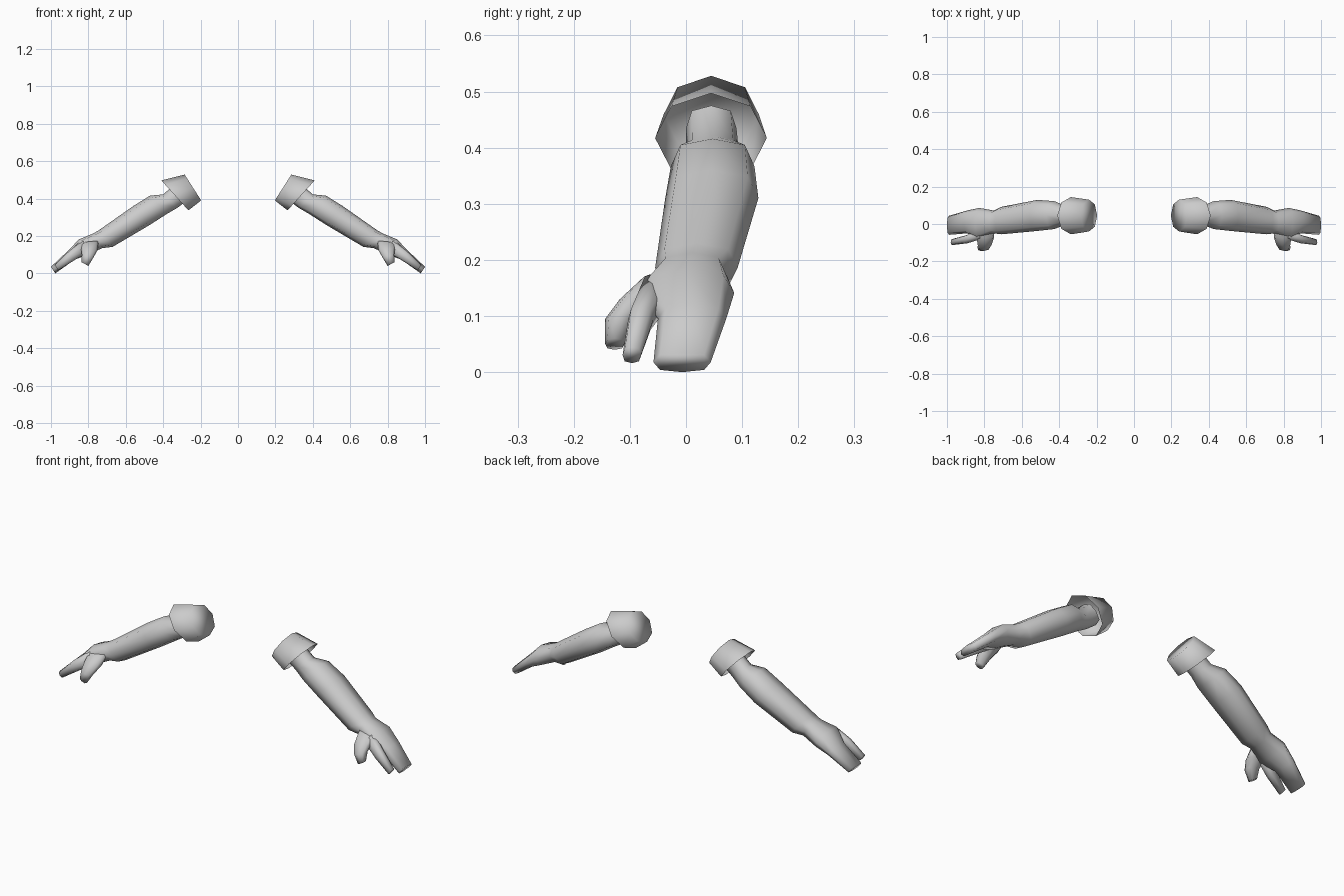
import bpy, bmesh, math


def spow(v, p):
    return math.copysign(abs(v) ** p, v) if abs(v) > 1e-6 else 0.0


def loft(name, rings, cap_start=True, cap_end=True, sides=8, p=0.85):
    """Skin rings given as (x_top, z_top, x_bottom, z_bottom, y_min, y_max); mirror across x."""
    bm = bmesh.new()
    loops = []
    for xt, zt, xb, zb, y0, y1 in rings:
        loop = []
        for i in range(sides):
            a = 2 * math.pi * i / sides
            u, v = spow(math.cos(a), p), spow(math.sin(a), p)
            loop.append(bm.verts.new(((xt + xb) / 2 + u * (xt - xb) / 2,
                                      (y0 + y1) / 2 + v * (y1 - y0) / 2,
                                      (zt + zb) / 2 + u * (zt - zb) / 2)))
        loops.append(loop)
    for a, b in zip(loops, loops[1:]):
        for i in range(sides):
            j = (i + 1) % sides
            bm.faces.new((a[i], a[j], b[j], b[i]))
    if cap_start:
        bm.faces.new(loops[0])
    if cap_end:
        bm.faces.new(loops[-1])
    bmesh.ops.recalc_face_normals(bm, faces=bm.faces[:])
    me = bpy.data.meshes.new(name)
    bm.to_mesh(me)
    bm.free()
    for f in me.polygons:
        f.use_smooth = True
    ob = bpy.data.objects.new(name, me)
    bpy.context.collection.objects.link(ob)
    mod = ob.modifiers.new("Mirror", 'MIRROR')
    mod.use_mirror_merge = False
    return ob


# Flared octagonal sleeve, closed at the shoulder and open at the rim
loft("sleeve", [
    (0.285, 0.528, 0.197, 0.39, -0.04, 0.13),
    (0.41, 0.497, 0.265, 0.337, -0.055, 0.144),
], cap_end=False, p=1.0)

# Forearm, wrist, palm and the joined outer fingers
loft("arm_and_hand", [
    (0.34, 0.475, 0.265, 0.395, 0.0, 0.09),
    (0.40, 0.422, 0.325, 0.35, 0.0, 0.095),
    (0.47, 0.416, 0.38, 0.318, -0.027, 0.122),
    (0.56, 0.36, 0.47, 0.26, -0.037, 0.129),
    (0.745, 0.23, 0.67, 0.142, -0.055, 0.092),
    (0.775, 0.213, 0.725, 0.135, -0.05, 0.072),
    (0.85, 0.182, 0.805, 0.10, -0.083, 0.086),
    (0.91, 0.12, 0.875, 0.072, -0.05, 0.072),
    (1.0, 0.035, 0.977, 0.0, -0.058, 0.044),
], cap_start=False, p=0.75)

# Separate index finger
loft("index_finger", [
    (0.83, 0.178, 0.80, 0.115, -0.08, -0.02),
    (0.905, 0.118, 0.875, 0.07, -0.103, -0.058),
    (0.98, 0.045, 0.96, 0.016, -0.113, -0.08),
], p=0.75)

# Thumb hanging down in front of the palm
loft("thumb", [
    (0.845, 0.165, 0.745, 0.175, -0.075, 0.01),
    (0.84, 0.135, 0.75, 0.125, -0.118, -0.04),
    (0.835, 0.10, 0.77, 0.09, -0.144, -0.085),
    (0.837, 0.06, 0.80, 0.04, -0.144, -0.11),
], p=0.75)
